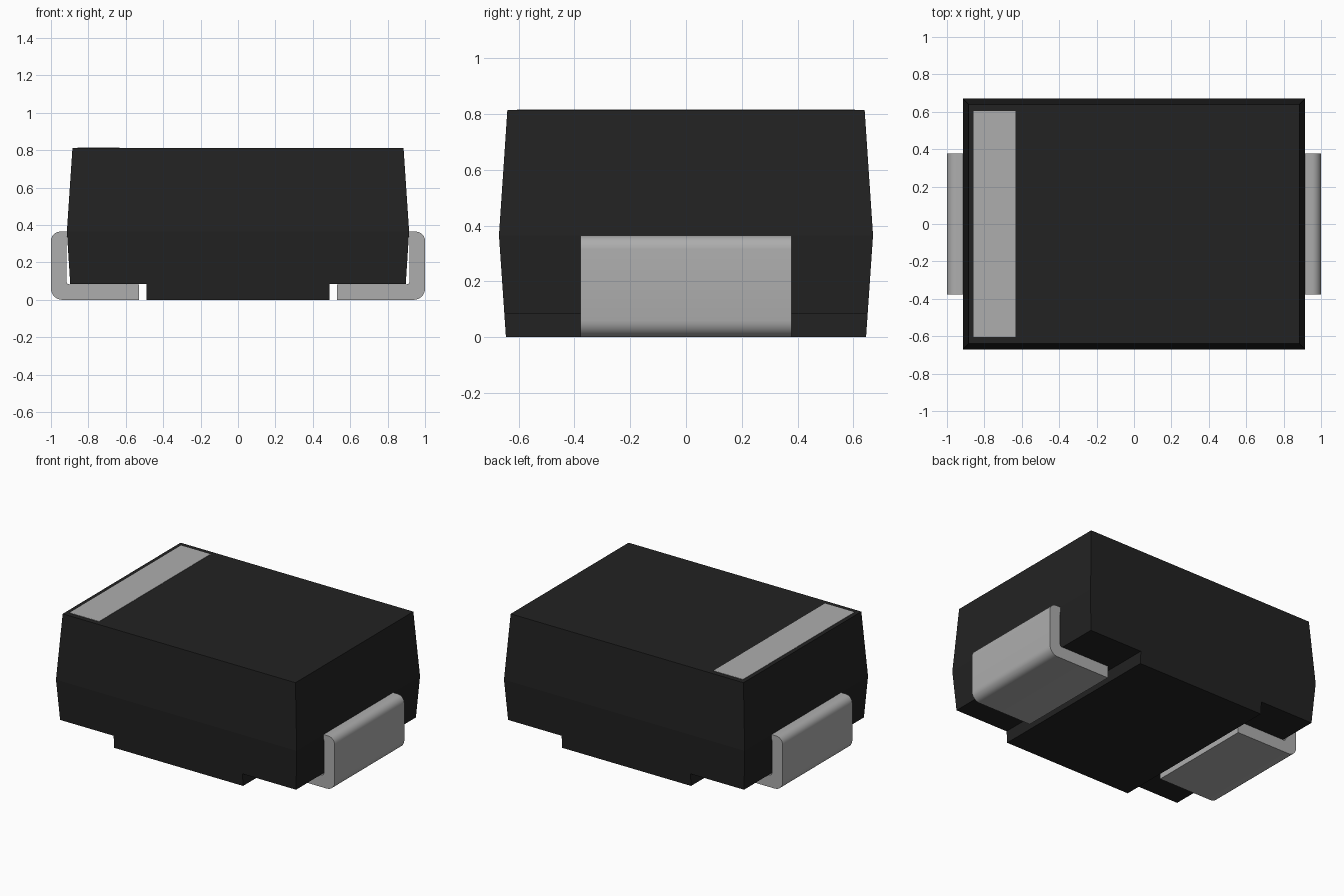
import bpy, bmesh
from math import sin, cos, radians

cube = bpy.data.objects.get("Cube")
if cube:
    bpy.data.objects.remove(cube)

TOP, WAIST, STEP = 0.813, 0.365, 0.085


def material(name, value, roughness):
    mat = bpy.data.materials.new(name)
    mat.use_nodes = True
    color = (value, value, value, 1)
    mat.diffuse_color = color
    shader = mat.node_tree.nodes["Principled BSDF"]
    shader.inputs["Base Color"].default_value = color
    shader.inputs["Roughness"].default_value = roughness
    return mat


def extrude_profile(points, half_depth):
    """Prism from an x-z outline, extruded along y."""
    bm = bmesh.new()
    face = bm.faces.new([bm.verts.new((x, -half_depth, z)) for x, z in points])
    result = bmesh.ops.extrude_face_region(bm, geom=[face])
    moved = [v for v in result["geom"] if isinstance(v, bmesh.types.BMVert)]
    bmesh.ops.translate(bm, verts=moved, vec=(0, 2 * half_depth, 0))
    return bm


def finish(bm, name, mat):
    bmesh.ops.recalc_face_normals(bm, faces=bm.faces[:])
    mesh = bpy.data.meshes.new(name)
    bm.to_mesh(mesh)
    bm.free()
    obj = bpy.data.objects.new(name, mesh)
    mesh.materials.append(mat)
    bpy.context.collection.objects.link(obj)
    return obj


def arc(cx, cz, radius, start, end, steps=6):
    angles = [radians(start + (end - start) * i / steps) for i in range(steps + 1)]
    return [(cx + radius * cos(a), cz + radius * sin(a)) for a in angles]


black = material("black_plastic", 0.016, 0.6)
silver = material("silver_grey", 0.42, 0.5)

# Body: stepped underside, sides drafted above and below the parting line
half = [(0.49, 0), (0.49, STEP), (0.897, STEP), (0.915, WAIST), (0.885, TOP)]
bm = extrude_profile(half + [(-x, z) for x, z in reversed(half)], 1)
bmesh.ops.bisect_plane(bm, geom=bm.verts[:] + bm.edges[:] + bm.faces[:],
                       dist=0.0001, plane_co=(0, 0, WAIST), plane_no=(0, 0, 1))
for v in bm.verts:
    if v.co.z <= WAIST:
        depth = 0.645 + 0.025 * v.co.z / WAIST
    else:
        depth = 0.67 - 0.03 * (v.co.z - WAIST) / (TOP - WAIST)
    v.co.y *= depth
finish(bm, "body", black)

# Polarity band: thin plate on the top
bm = extrude_profile([(-0.857, TOP - 0.002), (-0.633, TOP - 0.002),
                      (-0.633, TOP + 0.002), (-0.857, TOP + 0.002)], 0.605)
finish(bm, "polarity_band", silver)

# Leads: bent strips running up the ends and under the body
outline = ([(0.53, 0)] + arc(0.94, 0.06, 0.06, -90, 0)
           + arc(0.95, 0.315, 0.05, 0, 90)
           + [(0.912, 0.365), (0.917, 0.33)]
           + arc(0.902, 0.098, 0.015, 0, -90, 3) + [(0.53, 0.083)])
for name, side in (("left_lead", 1), ("right_lead", -1)):
    bm = extrude_profile([(side * x, z) for x, z in outline], 0.378)
    lead = finish(bm, name, silver)
    bpy.ops.object.select_all(action="DESELECT")
    lead.select_set(True)
    bpy.context.view_layer.objects.active = lead
    bpy.ops.object.shade_smooth_by_angle(angle=radians(30))
